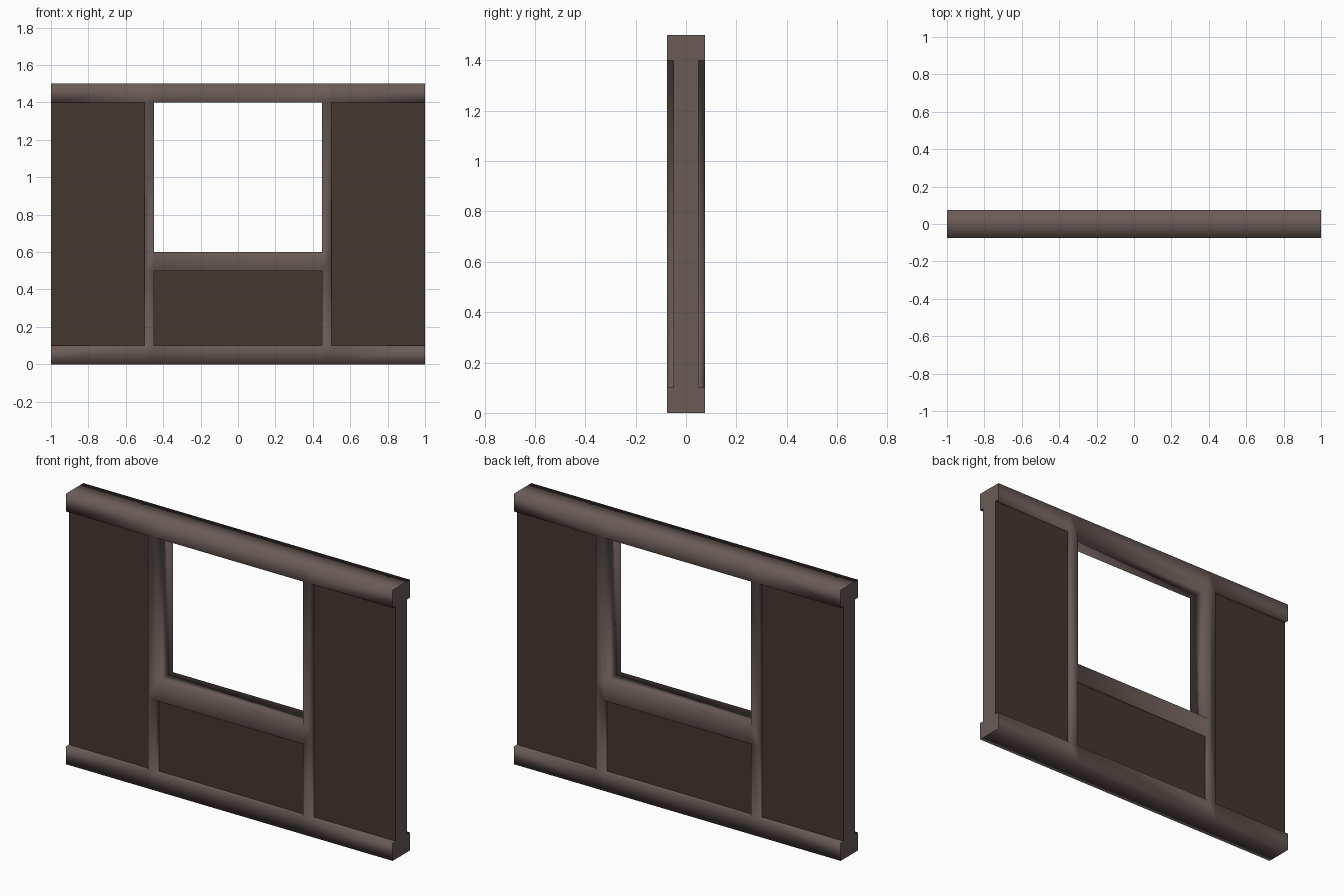
import bpy
import bmesh
from mathutils import Vector

if "Cube" in bpy.data.objects:
    bpy.data.objects.remove(bpy.data.objects["Cube"])

# Grid lines of the wall: beams, posts, sill, panels and window opening
XS = [-1.0, -0.5, -0.45, 0.45, 0.5, 1.0]
ZS = [0.0, 0.1, 0.5, 0.6, 1.4, 1.5]
FRAME, PANEL = 0.075, 0.05


def material(name, colour):
    m = bpy.data.materials.new(name)
    m.diffuse_color = (*colour, 1)
    m.use_nodes = True
    m.node_tree.nodes["Principled BSDF"].inputs["Base Color"].default_value = m.diffuse_color
    return m


def depth(i, k):
    """Half thickness of a grid cell; 0 is open, None is outside the wall."""
    if not (0 <= i < 5 and 0 <= k < 5):
        return None
    if k in (0, 4) or i in (1, 3):
        return FRAME                      # rails and posts
    if i == 2 and k == 2:
        return FRAME                      # window sill
    if i == 2 and k == 3:
        return 0.0                        # window opening
    return PANEL


def quad(bm, pts, normal):
    """Add a quad facing the given direction."""
    f = bm.faces.new([bm.verts.new(p) for p in pts])
    f.normal_update()
    if f.normal.dot(Vector(normal)) < 0:
        f.normal_flip()


frame, panels = bmesh.new(), bmesh.new()
for i in range(5):
    for k in range(5):
        d = depth(i, k)
        if not d:
            continue
        x0, x1, z0, z1 = XS[i], XS[i + 1], ZS[k], ZS[k + 1]
        # Front and back faces
        for s in (-1, 1):
            y = s * d
            quad(frame if d == FRAME else panels,
                 [(x0, y, z0), (x1, y, z0), (x1, y, z1), (x0, y, z1)], (0, s, 0))
        # Sides wherever the neighbouring cell is thinner
        for di, dk in ((-1, 0), (1, 0), (0, -1), (0, 1)):
            n = depth(i + di, k + dk)
            n = 0.0 if n is None else n
            if n >= d:
                continue
            if di:
                x = x1 if di > 0 else x0
                a, b = (x, z0), (x, z1)
            else:
                z = z1 if dk > 0 else z0
                a, b = (x0, z), (x1, z)
            spans = [(-d, d)] if n == 0 else [(-d, -n), (n, d)]
            for p, q in spans:
                quad(frame, [(a[0], p, a[1]), (b[0], p, b[1]),
                             (b[0], q, b[1]), (a[0], q, a[1])], (di, 0, dk))

# Weld; the timber is soft shaded, with crisp sawn ends
for bm in (frame, panels):
    bmesh.ops.remove_doubles(bm, verts=bm.verts, dist=0.0005)
for f in frame.faces:
    f.smooth = True
    if abs(f.normal.x) > 0.9 and abs(f.calc_center_median().x) > 0.99:
        for e in f.edges:
            e.smooth = False


def finish(bm, name, mat):
    me = bpy.data.meshes.new(name)
    bm.to_mesh(me)
    bm.free()
    me.materials.append(mat)
    ob = bpy.data.objects.new(name, me)
    bpy.context.collection.objects.link(ob)


finish(frame, "timber_frame", material("grey brown timber", (0.145, 0.105, 0.094)))
finish(panels, "wall_panels", material("dark brown panel", (0.060, 0.037, 0.028)))
